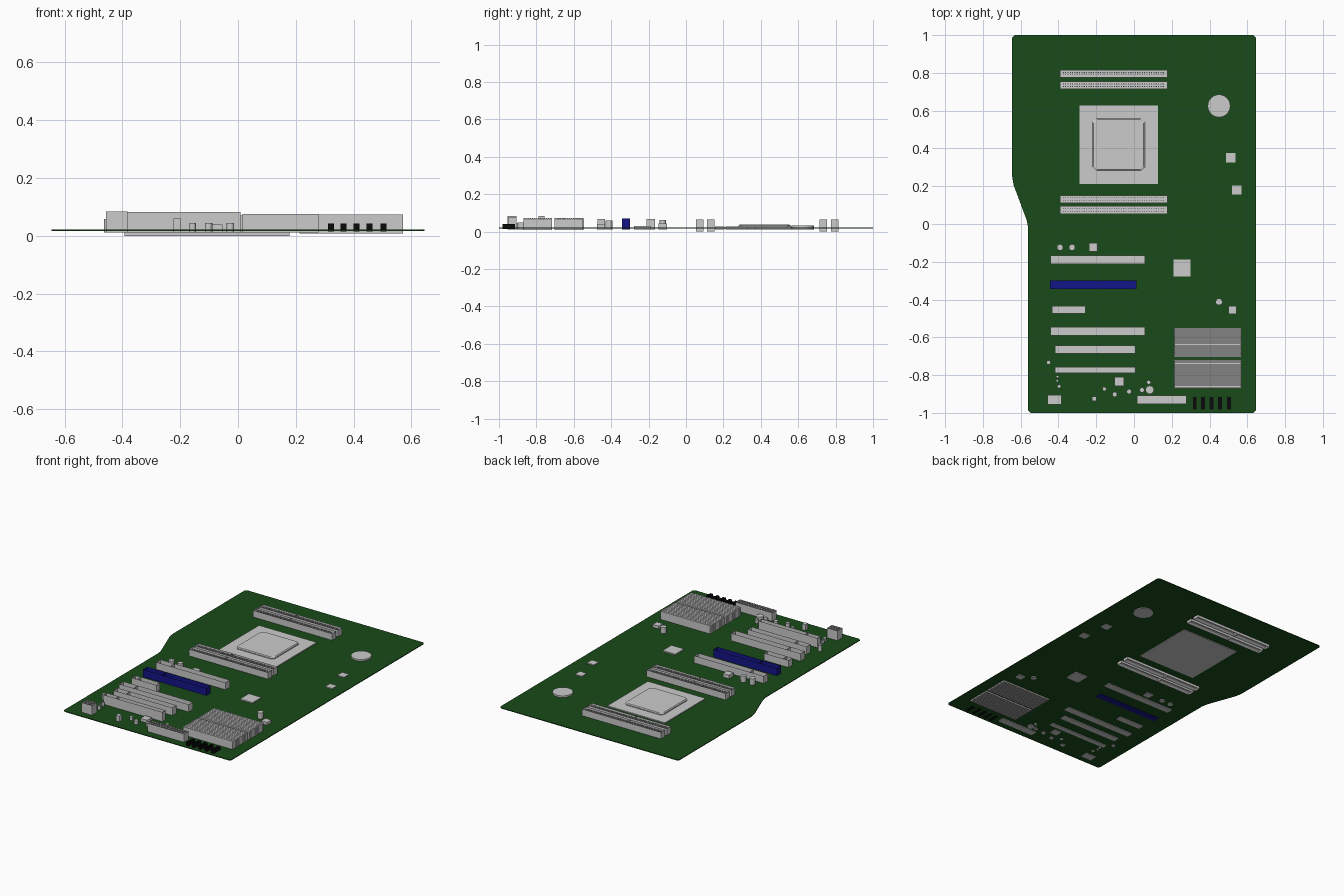
import bpy, bmesh, math
from mathutils import Vector

if "Cube" in bpy.data.objects:
    bpy.data.objects.remove(bpy.data.objects["Cube"])

BOT = 0.012   # underside reached by ordinary parts that pass through the board


def material(name, rgb):
    m = bpy.data.materials.new(name)
    m.diffuse_color = (*rgb, 1)
    m.use_nodes = True
    m.node_tree.nodes["Principled BSDF"].inputs["Base Color"].default_value = m.diffuse_color
    return m


GREEN = material("board_green", (0.01, 0.07, 0.01))
BLUE = material("slot_blue", (0.007, 0.007, 0.25))
BLACK = material("port_black", (0.003, 0.003, 0.003))


def finish(name, bm, mat=None):
    bmesh.ops.recalc_face_normals(bm, faces=bm.faces[:])
    me = bpy.data.meshes.new(name)
    bm.to_mesh(me)
    bm.free()
    ob = bpy.data.objects.new(name, me)
    bpy.context.collection.objects.link(ob)
    if mat:
        me.materials.append(mat)
    return ob


def add_box(bm, x0, x1, y0, y1, z0, z1):
    vs = bmesh.ops.create_cube(bm, size=1)["verts"]
    for v in vs:
        v.co = Vector(((x0 + x1) / 2 + v.co.x * (x1 - x0),
                       (y0 + y1) / 2 + v.co.y * (y1 - y0),
                       (z0 + z1) / 2 + v.co.z * (z1 - z0)))


def box(name, cx, cy, sx, sy, z0, z1, mat=None):
    bm = bmesh.new()
    add_box(bm, cx - sx / 2, cx + sx / 2, cy - sy / 2, cy + sy / 2, z0, z1)
    return finish(name, bm, mat)


def cylinder(name, cx, cy, r, z1, sides=24, z0=BOT):
    bm = bmesh.new()
    bmesh.ops.create_cone(bm, cap_ends=True, segments=sides, radius1=r, radius2=r, depth=z1 - z0)
    bmesh.ops.translate(bm, verts=bm.verts, vec=(cx, cy, (z0 + z1) / 2))
    for f in bm.faces:
        f.smooth = len(f.verts) == 4
    for e in bm.edges:
        e.smooth = all(f.smooth for f in e.link_faces)
    return finish(name, bm)


def socket(name, x0, x1, y0, y1, z0, z1, nx=1, ny=1, rim=0.012, depth=0.03,
           notch=None, mat=None, under=False):
    """Block whose top is a grid of recessed pockets; notch shifts the divider."""
    bm = bmesh.new()
    if notch is not None:
        nx = 2
    xs = [x0 + (x1 - x0) * i / nx for i in range(nx + 1)]
    if notch is not None:
        xs[1] = notch
    ys = [y0 + (y1 - y0) * j / ny for j in range(ny + 1)]

    def sheet(z):
        g = [[bm.verts.new((x, y, z)) for y in ys] for x in xs]
        faces = [bm.faces.new((g[i][j], g[i + 1][j], g[i + 1][j + 1], g[i][j + 1]))
                 for i in range(nx) for j in range(ny)]
        loop = ([g[i][0] for i in range(nx)] + [g[nx][j] for j in range(ny)] +
                [g[i][ny] for i in range(nx, 0, -1)] + [g[0][j] for j in range(ny, 0, -1)])
        return faces, loop

    def recess(faces, dz):
        bmesh.ops.inset_individual(bm, faces=faces, thickness=rim, use_even_offset=True)
        for v in {v for f in faces for v in f.verts}:
            v.co.z += dz

    top, a = sheet(z1)
    low, b = sheet(z0)
    for i in range(len(a)):
        k = (i + 1) % len(a)
        bm.faces.new((a[i], a[k], b[k], b[i]))
    recess(top, -depth)
    if under:
        recess(low, 0.008)
    return finish(name, bm, mat)


# Circuit board outline with a stepped left edge
bm = bmesh.new()
c = 0.012
outline = [(-0.56 + c, -1), (0.645 - c, -1), (0.645, -1 + c), (0.645, 1 - c), (0.645 - c, 1),
           (-0.645 + c, 1), (-0.645, 1 - c), (-0.645, 0.25), (-0.637, 0.205),
           (-0.568, 0.02), (-0.56, -0.02), (-0.56, -1 + c)]
face = bm.faces.new([bm.verts.new((x, y, 0.0165)) for x, y in outline])
ext = bmesh.ops.extrude_face_region(bm, geom=[face])
bmesh.ops.translate(bm, vec=(0, 0, 0.005),
                    verts=[v for v in ext["geom"] if isinstance(v, bmesh.types.BMVert)])
finish("circuit_board", bm, GREEN)

# Four memory slots, with rows of contacts inside the groove
for n, cy in enumerate((0.796, 0.735, 0.132, 0.074)):
    socket(f"memory_slot_{n}", -0.392, 0.178, cy - 0.02, cy + 0.02, 0.0, 0.065,
           rim=0.012, depth=0.03, notch=-0.143, under=True)
    bm = bmesh.new()
    for i in range(44):
        x = -0.374 + i * 0.0123
        for s in (-1, 1):
            y = cy + s * 0.0065
            add_box(bm, x - 0.003, x + 0.003, y - 0.002, y + 0.002, 0.034, 0.06)
    finish(f"memory_contacts_{n}", bm)

# Processor package with raised lid
box("processor_base", -0.081, 0.42, 0.415, 0.417, BOT, 0.028)
bm = bmesh.new()
h, k = 0.138, 0.018
pts = [(-h + k, -h), (h - k, -h), (h, -h + k), (h, h - k),
       (h - k, h), (-h + k, h), (-h, h - k), (-h, -h + k)]
rings = [[bm.verts.new((-0.081 + x * s, 0.42 + y * s, z)) for x, y in pts]
         for s, z in ((1, 0.027), (1, 0.034), (0.96, 0.039))]
for lo, hi in zip(rings, rings[1:]):
    for i in range(8):
        bm.faces.new((lo[i], lo[(i + 1) % 8], hi[(i + 1) % 8], hi[i]))
bm.faces.new(rings[0])
bm.faces.new(rings[-1])
finish("processor_lid", bm)

# Expansion slots: x0, x1, centre y, width, top z, notch x, material
for n, (x0, x1, cy, w, z1, notch, mat) in enumerate((
        (-0.443, 0.058, -0.189, 0.044, 0.068, -0.34, None),
        (-0.445, 0.013, -0.321, 0.044, 0.070, -0.312, BLUE),
        (-0.435, -0.257, -0.453, 0.040, 0.068, -0.395, None),
        (-0.443, 0.058, -0.568, 0.044, 0.070, -0.34, None),
        (-0.418, 0.008, -0.664, 0.042, 0.072, -0.328, None),
        (-0.418, 0.008, -0.773, 0.032, 0.083, -0.328, None))):
    socket(f"expansion_slot_{n}", x0, x1, cy - w / 2, cy + w / 2, BOT, z1,
           rim=w * 0.31, depth=0.03, notch=notch, mat=mat)

# Two finned heat sinks: thin plates around a core
for n, (y0, y1) in enumerate(((-0.703, -0.548), (-0.870, -0.715))):
    bm = bmesh.new()
    count = 14
    step = (y1 - y0) / count
    for i in range(count):
        add_box(bm, 0.212, 0.57, y0 + i * step, y0 + (i + 0.75) * step, 0.008, 0.074)
    add_box(bm, 0.215, 0.567, y0 + 0.002, y1 - 0.004, 0.011, 0.066)
    finish(f"heat_sink_{n}", bm)

# Power connectors with rows of pin holes
socket("main_power_connector", 0.015, 0.278, -0.952, -0.907, BOT, 0.076, 14, 2, 0.004, 0.03)
socket("aux_power_connector", -0.457, -0.383, -0.955, -0.905, BOT, 0.085, 4, 2, 0.004, 0.03)

# Black drive ports on the front edge
for n, cx in enumerate((0.322, 0.365, 0.41, 0.455, 0.503)):
    socket(f"drive_port_{n}", cx - 0.01, cx + 0.01, -0.982, -0.915, 0.015, 0.042,
           rim=0.005, depth=0.015, mat=BLACK)

# Coin battery
cylinder("coin_battery", 0.45, 0.625, 0.06, 0.032, 40)

# Chips: centre, size, top z
for n, (cx, cy, s, z1) in enumerate((
        (0.255, -0.234, 0.09, 0.029), (0.512, 0.35, 0.05, 0.027), (0.545, 0.18, 0.05, 0.027),
        (-0.217, -0.124, 0.045, 0.045), (0.522, -0.455, 0.043, 0.04),
        (-0.078, -0.834, 0.048, 0.04), (-0.21, -0.925, 0.025, 0.06))):
    box(f"chip_{n}", cx, cy, s, s, BOT, z1)

# Capacitors: centre, radius, top z
for n, (cx, cy, r, z1) in enumerate((
        (-0.392, -0.124, 0.017, 0.062), (-0.328, -0.124, 0.017, 0.062),
        (0.45, -0.412, 0.018, 0.06), (-0.452, -0.733, 0.011, 0.058),
        (-0.405, -0.808, 0.007, 0.045), (-0.407, -0.83, 0.007, 0.045),
        (-0.397, -0.86, 0.010, 0.045), (-0.157, -0.873, 0.011, 0.045),
        (-0.102, -0.902, 0.013, 0.045), (-0.026, -0.887, 0.013, 0.045),
        (0.042, -0.879, 0.013, 0.045), (0.083, -0.878, 0.022, 0.05),
        (0.078, -0.838, 0.011, 0.045))):
    cylinder(f"capacitor_{n}", cx, cy, r, z1)
